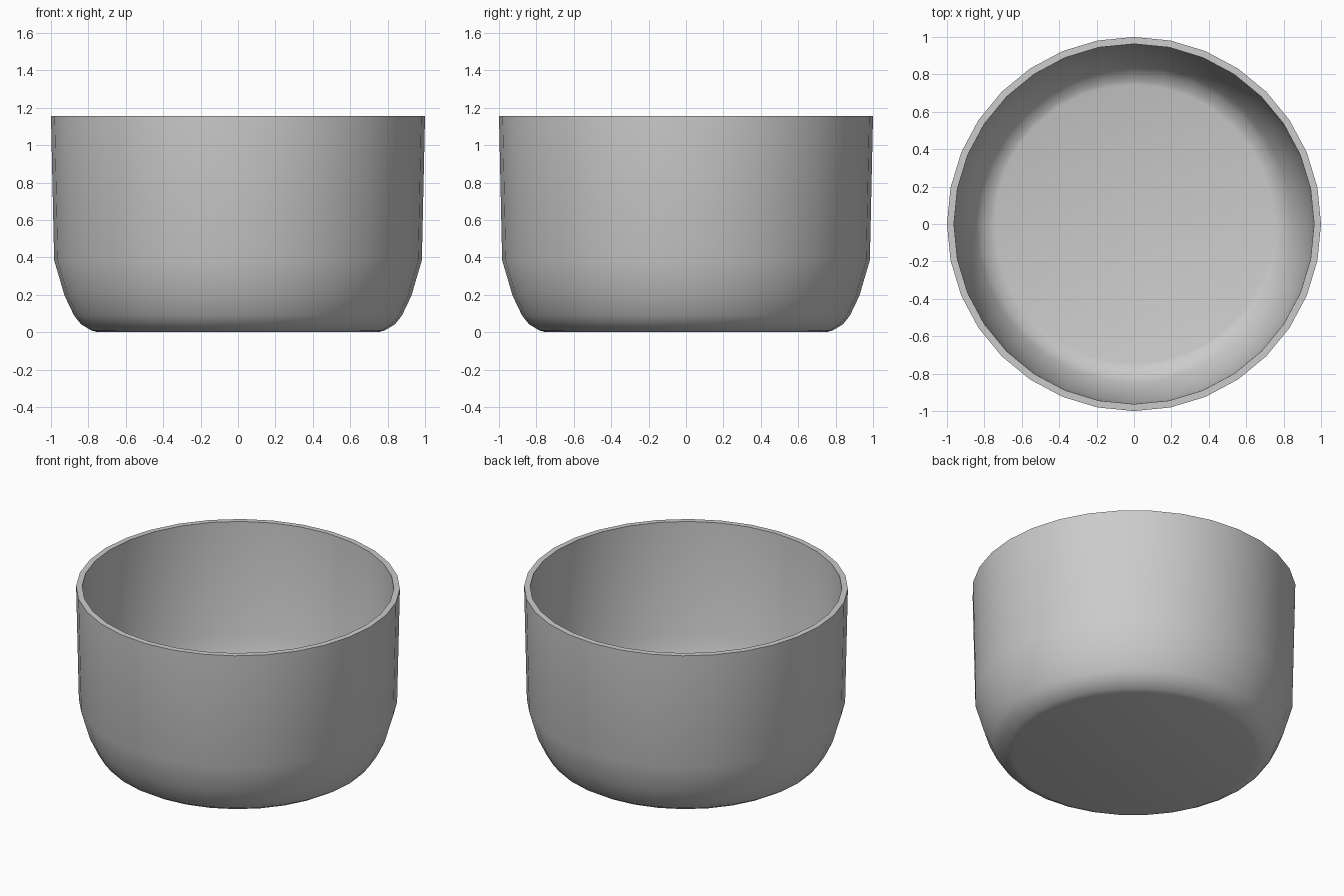
import bpy, bmesh
from math import cos, sin, tau, radians

if "Cube" in bpy.data.objects:
    bpy.data.objects.remove(bpy.data.objects["Cube"])

SIDES = 32
# Outer profile (radius, z) from base to rim
PROFILE = [(0.75, 0.0), (0.785, 0.01), (0.84, 0.043), (0.877, 0.09),
           (0.927, 0.195), (0.983, 0.385), (1.0, 1.155)]

# Revolve the profile into an open bowl shell
bm = bmesh.new()
rings = [[bm.verts.new((r * cos(tau * i / SIDES), r * sin(tau * i / SIDES), z))
          for i in range(SIDES)] for r, z in PROFILE]
bm.faces.new(rings[0][::-1])
for low, high in zip(rings, rings[1:]):
    for i in range(SIDES):
        j = (i + 1) % SIDES
        bm.faces.new((low[i], low[j], high[j], high[i]))
mesh = bpy.data.meshes.new("bowl")
bm.to_mesh(mesh)
bm.free()

bowl = bpy.data.objects.new("bowl", mesh)
bpy.context.collection.objects.link(bowl)
bpy.context.view_layer.objects.active = bowl
bowl.select_set(True)

# Wall thickness goes inwards, leaving a flat rim
wall = bowl.modifiers.new("wall", 'SOLIDIFY')
wall.thickness = 0.037
wall.offset = -1
wall.use_even_offset = True
bpy.ops.object.modifier_apply(modifier=wall.name)
bpy.ops.object.shade_smooth_by_angle(angle=radians(35))
